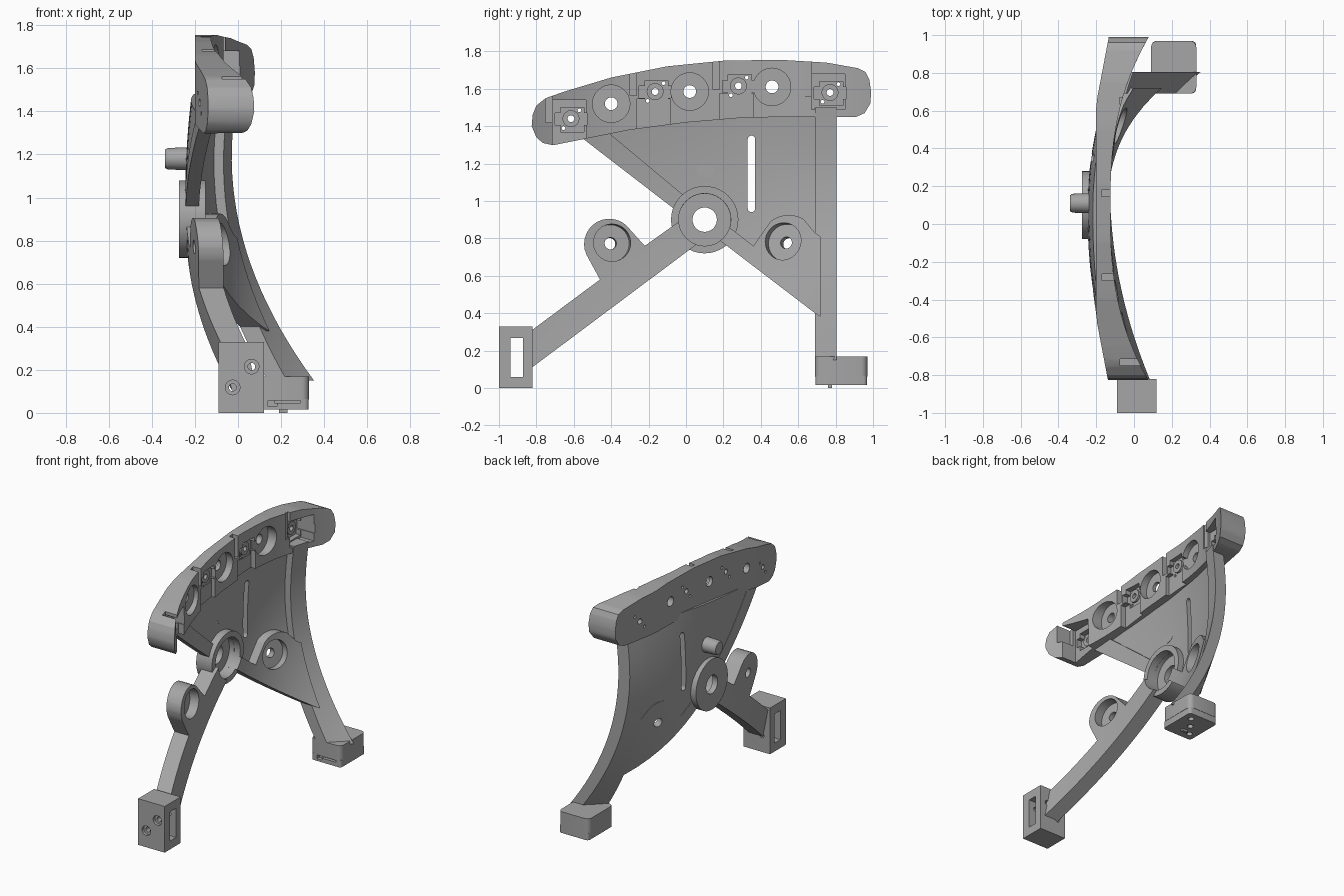
import bpy, bmesh, math
from mathutils import Vector, Matrix

cube = bpy.data.objects.get("Cube")
if cube:
    bpy.data.objects.remove(cube, do_unlink=True)

grey = bpy.data.materials.new("plain grey")
grey.use_nodes = True
grey.diffuse_color = (0.38, 0.38, 0.38, 1)
grey.node_tree.nodes["Principled BSDF"].inputs["Base Color"].default_value = grey.diffuse_color


def finish(name, bm):
    bmesh.ops.recalc_face_normals(bm, faces=bm.faces)
    me = bpy.data.meshes.new(name)
    bm.to_mesh(me)
    bm.free()
    me.materials.append(grey)
    smooth(me)
    ob = bpy.data.objects.new(name, me)
    bpy.context.scene.collection.objects.link(ob)
    return ob


def smooth(me):
    for p in me.polygons:
        p.use_smooth = True
    me.set_sharp_from_angle(angle=math.radians(28))


# Curved outer skin of the whole frame, and the two faces of the top band
def skin(y, z):
    x = -0.245 + 0.13 * ((y - 0.1) ** 2 + (z - 1) ** 2)
    side = max(0, (y - 0.1) / 0.65) ** 2
    return x + side * (0.05 + 0.19 * max(0, 1.3 - z) ** 2)


def band_outer(y, z):
    return -0.2 + 0.19 * max(0, abs(y - 0.07) - 0.57)


def band_inner(y, z):
    return -0.125 + 0.26 * abs(y - 0.08) ** 2.6


def above(t):
    return lambda y, z: skin(y, z) + t


def slab(name, outline, lo, hi, step=0.06):
    """Flat outline sliced into a grid, thickened and bent between two surfaces."""
    bm = bmesh.new()
    bm.faces.new([bm.verts.new((0, y, z)) for y, z in outline])
    for axis in (1, 2):
        vals = [p[axis - 1] for p in outline]
        n = int((max(vals) - min(vals)) / step)
        for i in range(1, n + 1):
            co, no = Vector(), Vector()
            co[axis] = min(vals) + i * step + 0.0013
            no[axis] = 1
            bmesh.ops.bisect_plane(bm, geom=bm.verts[:] + bm.edges[:] + bm.faces[:],
                                   plane_co=co, plane_no=no, dist=0.0005)
    ext = bmesh.ops.extrude_face_region(bm, geom=bm.faces[:], use_keep_orig=True)
    for v in ext["geom"]:
        if isinstance(v, bmesh.types.BMVert):
            v.co.x = 1
    for v in bm.verts:
        y, z = v.co.yz
        a, b = lo(y, z), hi(y, z)
        v.co.x = a + v.co.x * (b - a)
    return finish(name, bm)


def box(name, x, y, z, bevel=0):
    bm = bmesh.new()
    bmesh.ops.create_cube(bm, size=1)
    for v in bm.verts:
        v.co = [(r[0] + r[1]) / 2 + c * (r[1] - r[0]) for r, c in zip((x, y, z), v.co)]
    if bevel:
        up = [e for e in bm.edges if abs(e.verts[0].co.z - e.verts[1].co.z) > 0.01]
        bmesh.ops.bevel(bm, geom=up, offset=bevel, segments=5, affect="EDGES", profile=0.5)
    return finish(name, bm)


def rod(name, start, axis, r, length, r2=None, sides=40):
    bm = bmesh.new()
    axis = Vector(axis).normalized()
    turn = axis.to_track_quat("Z", "Y").to_matrix().to_4x4()
    mid = Matrix.Translation(Vector(start) + axis * length / 2)
    bmesh.ops.create_cone(bm, cap_ends=True, segments=sides, radius1=r,
                          radius2=r if r2 is None else r2, depth=length, matrix=mid @ turn)
    return finish(name, bm)


def skin_rod(y, z, r, d0, d1):
    """Cutter standing square to the curved skin."""
    e = 0.01
    n = Vector((1, -(skin(y + e, z) - skin(y - e, z)) / (2 * e),
                -(skin(y, z + e) - skin(y, z - e)) / (2 * e))).normalized()
    return rod("cutter", Vector((skin(y, z), y, z)) + n * d0, n, r, d1 - d0)


def x_rod(y, z, r, x0, x1):
    return rod("cutter", (x0, y, z), (1, 0, 0), r, x1 - x0)


def cut(ob, cutters):
    for c in cutters:
        c.hide_render = True
        m = ob.modifiers.new("cut", "BOOLEAN")
        m.operation, m.solver, m.object = "DIFFERENCE", "EXACT", c
    bpy.context.view_layer.update()
    me = bpy.data.meshes.new_from_object(ob.evaluated_get(bpy.context.evaluated_depsgraph_get()))
    ob.modifiers.clear()
    ob.data = me
    smooth(me)
    for c in cutters:
        bpy.data.objects.remove(c, do_unlink=True)


def arc(y, z, r, a0, a1, n=14):
    angs = [math.radians(a0 + (a1 - a0) * i / n) for i in range(n + 1)]
    return [(y + r * math.cos(a), z + r * math.sin(a)) for a in angs]


HUB = (0.1, 0.9)
FRONT_BOSS, BACK_BOSS = (-0.41, 0.77), (0.55, 0.77)


def hub_bore():
    return x_rod(*HUB, 0.139, -0.5, 0.2)


# Thin curved web with its adjusting slot
web = slab("web", [(-0.55, 1.36), (-0.05, 0.98), (0.1, 0.9), (0.2, 0.775), (0.69, 0.4),
                   (0.75, 0.36), (0.75, 1.5), (0.3, 1.48), (-0.3, 1.41)], skin, above(0.04))
slot = slab("cutter", arc(0.35, 1.33, 0.02, 0, 180, 8) + arc(0.35, 0.96, 0.02, 180, 360, 8),
            above(-0.1), above(0.2))
cut(web, [slot, hub_bore(), skin_rod(*BACK_BOSS, 0.032, -0.1, 0.2)])

# Ribs along the web edges
strut = slab("upper_strut", [(-0.56, 1.34), (-0.06, 0.955), (0.0, 1.02), (-0.42, 1.37)],
             above(-0.002), above(0.06))
cut(strut, [hub_bore()])
slab("rear_leg", [(0.69, 0.15), (0.805, 0.15), (0.805, 1.5), (0.69, 1.5)],
     above(-0.005), above(0.085))
brace = slab("rear_brace", [(0.14, 0.82), (0.69, 0.4), (0.72, 0.38), (0.72, 0.81), (0.69, 0.83)]
             + arc(*BACK_BOSS, 0.155, 60, 130) + [(0.36, 0.76), (0.27, 0.83), (0.15, 0.92)],
             above(-0.003), above(0.1))
cut(brace, [hub_bore(), skin_rod(*BACK_BOSS, 0.1, 0.045, 0.3),
            skin_rod(*BACK_BOSS, 0.032, -0.1, 0.2)])

# Front leg with its round lug
leg = slab("front_leg", [(0.1, 0.8), (0.02, 0.74), (-0.83, 0.105), (-0.83, 0.305), (-0.46, 0.58)]
           + arc(*FRONT_BOSS, 0.135, 205, 35) + [(-0.22, 0.76), (-0.08, 0.86), (0.05, 0.95)],
           skin, above(0.115))
cut(leg, [hub_bore(), skin_rod(*FRONT_BOSS, 0.1, 0.05, 0.3),
          skin_rod(*FRONT_BOSS, 0.032, -0.1, 0.2)])

# Central hub and rear peg
hub = x_rod(*HUB, 0.18, -0.275, -0.15)
hub.name = "hub"
cut(hub, [x_rod(*HUB, 0.14, -0.235, 0), x_rod(*HUB, 0.065, -0.4, 0)])
rod("peg", (-0.2, 0.11, 1.18), (-1, 0, 0), 0.054, 0.125, 0.05)
rod("peg_tip", (-0.325, 0.11, 1.18), (-1, 0, 0), 0.05, 0.015, 0.042)

# Top band
band = slab("top_band", [(-0.82, 1.46), (-0.825, 1.4), (-0.8, 1.34), (-0.765, 1.31), (-0.71, 1.298),
                         (-0.55, 1.33), (-0.3, 1.38), (0, 1.42), (0.3, 1.445), (0.55, 1.45),
                         (0.91, 1.45), (0.955, 1.47), (0.985, 1.52), (0.99, 1.58), (0.98, 1.65),
                         (0.96, 1.69), (0.92, 1.71), (0.75, 1.74), (0.5, 1.755), (0.2, 1.75),
                         (-0.1, 1.72), (-0.4, 1.66), (-0.65, 1.585), (-0.75, 1.55), (-0.8, 1.51)],
            band_outer, band_inner)
tools = []
for y, z in ((-0.4, 1.52), (0.02, 1.585), (0.46, 1.61)):
    tools += [x_rod(y, z, 0.1, band_inner(y, z) - 0.05, 0.2), x_rod(y, z, 0.034, -0.4, 0.2)]
for y, z in ((-0.615, 1.44), (-0.165, 1.585), (0.28, 1.615), (0.77, 1.58)):
    x = band_inner(y, z)
    end = abs(y) > 0.5
    floor = band_outer(y, z) + 0.045
    # stepped key recess, open lower panel, thin slit through the top edge, screw holes
    tools += [box("cutter", (floor, 0.3), (y - 0.055, y + 0.07), (z - 0.07, z + 0.06)),
              box("cutter", (floor, 0.3), (y - 0.085, y + 0.085), (z - 0.035, z + 0.03)),
              box("cutter", (x - (0.07 if end else 0.03), 0.3), (y - 0.1, y + 0.08),
                  (z - (0.09 if y > 0.5 else 0.3), z + (0.1 if end else -0.04))),
              box("cutter", (x - 0.05, 0.3), (y - 0.135, y - 0.1), (z - 0.02, 2)),
              x_rod(y, z, 0.018, -0.4, 0.2),
              x_rod(y - 0.04, z - 0.05, 0.01, -0.4, 0.2),
              x_rod(y + 0.045, z + 0.045, 0.01, -0.4, 0.2)]
cut(band, tools)
for y, z in ((-0.615, 1.44), (-0.165, 1.585), (0.28, 1.615), (0.77, 1.58)):
    floor = band_outer(y, z) + 0.04
    ring = x_rod(y, z, 0.045, floor, floor + 0.02)
    ring.name = "screw_ring"
    cut(ring, [x_rod(y, z, 0.018, -0.4, 0.2)])

# Front foot block with window and two countersunk holes
block = box("front_foot", (-0.09, 0.12), (-1, -0.82), (0, 0.33))
tools = [box("cutter", (-0.3, 0.3), (-0.937, -0.872), (0.06, 0.268))]
for x, z in ((0.063, 0.215), (-0.025, 0.118)):
    tools += [rod("cutter", (x, -1.05, z), (0, 1, 0), 0.034, 0.07),
              rod("cutter", (x, -1.05, z), (0, 1, 0), 0.017, 0.3)]
cut(block, tools)

# Rear foot: rounded pad on a grooved sole
box("rear_foot", (0.09, 0.33), (0.69, 0.97), (0.062, 0.168), 0.035)
sole = box("rear_sole", (0.095, 0.328), (0.692, 0.968), (0.015, 0.064), 0.02)
tools = [box("cutter", (0.17, 0.29), (0.5, 0.74), (0.045, 0.058)),
         box("cutter", (0.14, 0.18), (0.5, 0.72), (0.03, 0.058))]
for x, y in ((0.15, 0.75), (0.21, 0.83), (0.27, 0.91)):
    tools.append(rod("cutter", (x, y, -0.1), (0, 0, 1), 0.02, 0.14))
cut(sole, tools)
box("sole_key", (0.19, 0.23), (0.76, 0.78), (0.0, 0.02))
